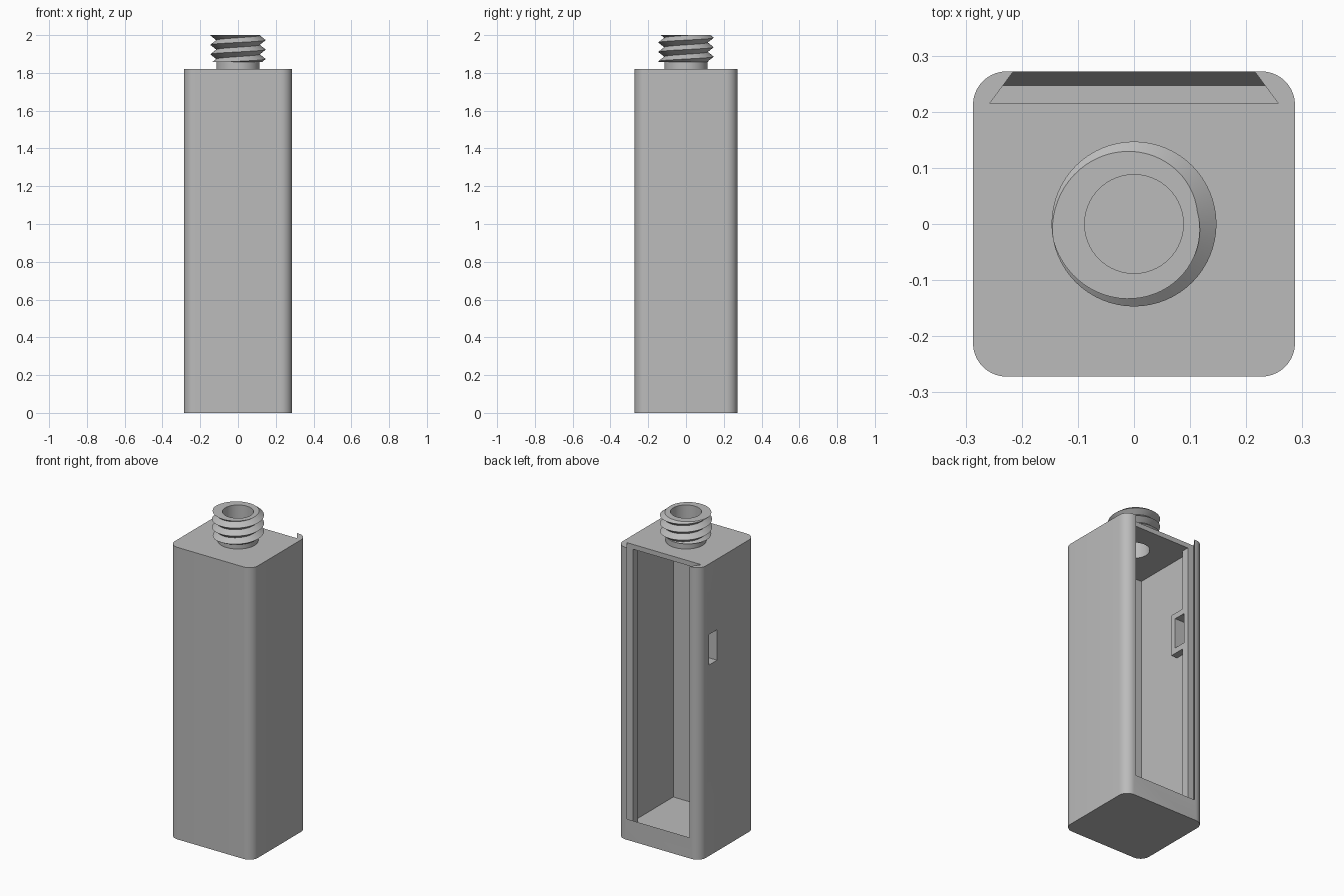
import bpy, bmesh, math
from mathutils import Vector

if "Cube" in bpy.data.objects:
    bpy.data.objects.remove(bpy.data.objects["Cube"], do_unlink=True)

GREY = (0.5, 0.5, 0.5, 1)
mat = bpy.data.materials.new("plain_grey")
mat.use_nodes = True
mat.diffuse_color = GREY
mat.node_tree.nodes["Principled BSDF"].inputs["Base Color"].default_value = GREY


def make(name, bm):
    bmesh.ops.recalc_face_normals(bm, faces=bm.faces[:])
    me = bpy.data.meshes.new(name)
    bm.to_mesh(me)
    bm.free()
    me.materials.append(mat)
    ob = bpy.data.objects.new(name, me)
    bpy.context.collection.objects.link(ob)
    return ob


def hull(name, points):
    bm = bmesh.new()
    for p in points:
        bm.verts.new(p)
    bmesh.ops.convex_hull(bm, input=bm.verts[:])
    bmesh.ops.dissolve_limit(bm, angle_limit=0.01, verts=bm.verts[:], edges=bm.edges[:])
    return make(name, bm)


def box(name, xs, ys, zs):
    return hull(name, [(x, y, z) for x in xs for y in ys for z in zs])


def select(ob):
    bpy.ops.object.select_all(action="DESELECT")
    ob.select_set(True)
    bpy.context.view_layer.objects.active = ob


def combine(target, tool, operation="DIFFERENCE"):
    mod = target.modifiers.new("shape", "BOOLEAN")
    mod.object, mod.operation, mod.solver = tool, operation, "EXACT"
    select(target)
    bpy.ops.object.modifier_apply(modifier=mod.name)
    bpy.data.objects.remove(tool, do_unlink=True)


W, D, H = 0.287, 0.272, 1.82      # half width, half depth, case height
WALL, FLOOR, CEILING = 0.03, 0.06, 1.79
BORE, ROOT, CREST = 0.088, 0.115, 0.147

# Case: tall block with rounded upright edges
bm = bmesh.new()
bmesh.ops.create_cube(bm, size=1)
for v in bm.verts:
    v.co = Vector((v.co.x * 2 * W, v.co.y * 2 * D, (v.co.z + 0.5) * H))
upright = [e for e in bm.edges if abs(e.verts[0].co.z - e.verts[1].co.z) > 1]
bmesh.ops.bevel(bm, geom=upright, offset=0.06, segments=10, profile=0.5, affect="EDGES")
case = make("case", bm)

# Hollow inside, and the narrower opening through the rear frame
xi = W - WALL
combine(case, box("cavity", (-xi, xi), (WALL - D, 0.166), (FLOOR, CEILING)))
combine(case, box("rear_opening", (-0.215, 0.215), (0.1, 0.23), (FLOOR, CEILING)))

# Dovetail slot for a sliding lid, open at the top, with a sloped lower end
profile = [(xi, 0.215, FLOOR), (0.2334, 0.247, FLOOR), (0.209, 0.28, 0.152)]
combine(case, hull("lid_slot", [(s * x, y, z) for x, y, low in profile
                                for s in (-1, 1) for z in (low, 1.9)]))

# Socket boss inside the side wall, with a port through it
combine(case, box("port_boss", (-0.275, -0.215), (0.07, 0.18), (1.155, 1.415)), "UNION")
combine(case, box("port", (-0.35, -0.19), (0.104, 0.183), (1.19, 1.38)))

# Bore through the top plate
bm = bmesh.new()
bmesh.ops.create_cone(bm, cap_ends=True, segments=64, radius1=BORE, radius2=BORE, depth=0.2)
bmesh.ops.translate(bm, verts=bm.verts[:], vec=(0, 0, H))
combine(case, make("bore", bm))

# Threaded neck: columns of points whose crests and roots climb in a helix
N, PITCH, LOW, TOP = 64, 0.05, 1.857, 2.0


def thread_radius(z, turn):
    phase = ((z - TOP) / PITCH - turn + 0.53) % 1
    return ROOT + (CREST - ROOT) * (1 - 2 * min(phase, 1 - phase))


bm = bmesh.new()
columns = []
for i in range(N + 1):
    turn = i / N
    pts = [(ROOT, H), (ROOT, LOW)]
    for k in range(-10, 4):
        z = min(max(TOP + PITCH * (turn - 0.53 + k / 2), LOW), TOP)
        pts.append((thread_radius(z, turn), z))
    pts += [(BORE, TOP), (BORE, H)]
    a = turn * math.tau
    columns.append([bm.verts.new((r * math.cos(a), r * math.sin(a), z)) for r, z in pts])
for c, d in zip(columns, columns[1:]):
    for j in range(len(c) - 1):
        bm.faces.new((c[j], d[j], d[j + 1], c[j + 1]))
bmesh.ops.remove_doubles(bm, verts=bm.verts[:], dist=0.00005)
neck = make("threaded_neck", bm)

for ob in (case, neck):
    select(ob)
    bpy.ops.object.shade_smooth_by_angle(angle=math.radians(30))
